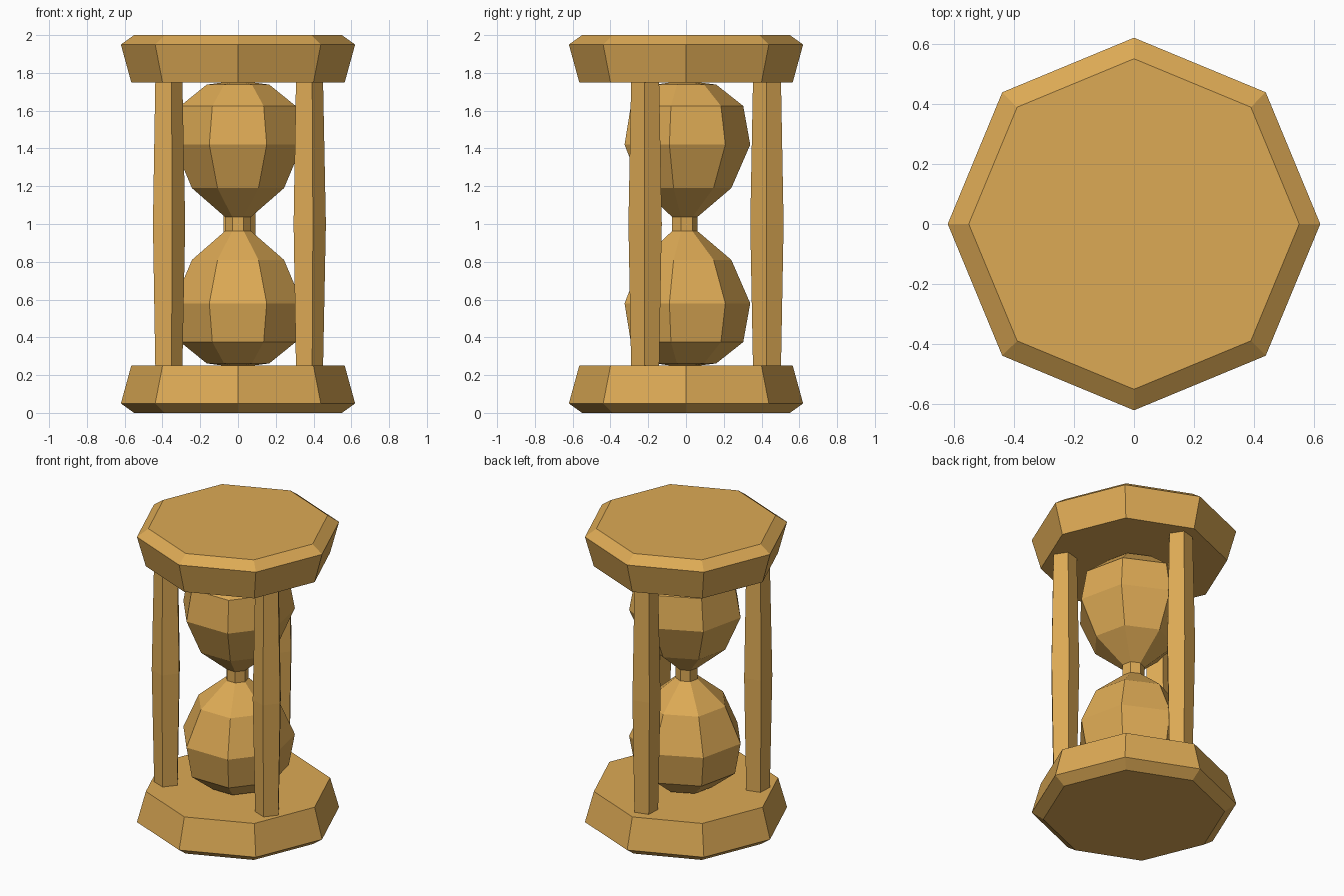
import bpy, bmesh
from math import cos, sin, radians

if "Cube" in bpy.data.objects:
    bpy.data.objects.remove(bpy.data.objects["Cube"])

wood = bpy.data.materials.new("warm_wood")
wood.diffuse_color = (0.72, 0.40, 0.09, 1)
wood.use_nodes = True
wood.node_tree.nodes["Principled BSDF"].inputs["Base Color"].default_value = wood.diffuse_color


def lathe(name, profile, sides, start, centre=(0, 0)):
    """Flat-faced solid from (radius, z) rings, listed bottom to top."""
    bm = bmesh.new()
    rings = []
    for r, z in profile:
        angles = [radians(start + 360 * i / sides) for i in range(sides)]
        rings.append([bm.verts.new((centre[0] + r * cos(a), centre[1] + r * sin(a), z))
                      for a in angles])
    for low, high in zip(rings, rings[1:]):
        for i in range(sides):
            j = (i + 1) % sides
            bm.faces.new((low[i], low[j], high[j], high[i]))
    bm.faces.new(rings[0][::-1])
    bm.faces.new(rings[-1])
    mesh = bpy.data.meshes.new(name)
    bm.to_mesh(mesh)
    bm.free()
    mesh.materials.append(wood)
    obj = bpy.data.objects.new(name, mesh)
    bpy.context.collection.objects.link(obj)
    return obj


# Octagonal end plates, the top one mirrored from the bottom one
plate = [(0.55, 0.0), (0.62, 0.05), (0.565, 0.25)]
lathe("bottom_plate", plate, 8, 0)
lathe("top_plate", [(r, 2 - z) for r, z in reversed(plate)], 8, 0)

# Seven-sided double bulb with a narrow neck
half = [(0.05, 0.247), (0.17, 0.262), (0.313, 0.375), (0.35, 0.58), (0.25, 0.81), (0.07, 0.963)]
lathe("glass_bulbs", half + [(r, 2 - z) for r, z in reversed(half)], 7, 90, (0, -0.01))

# Three five-sided posts, slightly thicker at the middle
for name, angle in (("back_post", 90), ("left_post", 210), ("right_post", 330)):
    a = radians(angle)
    lathe(name, [(0.078, 0.24), (0.093, 1.0), (0.078, 1.76)], 5, -3,
          (0.43 * cos(a), 0.43 * sin(a)))
